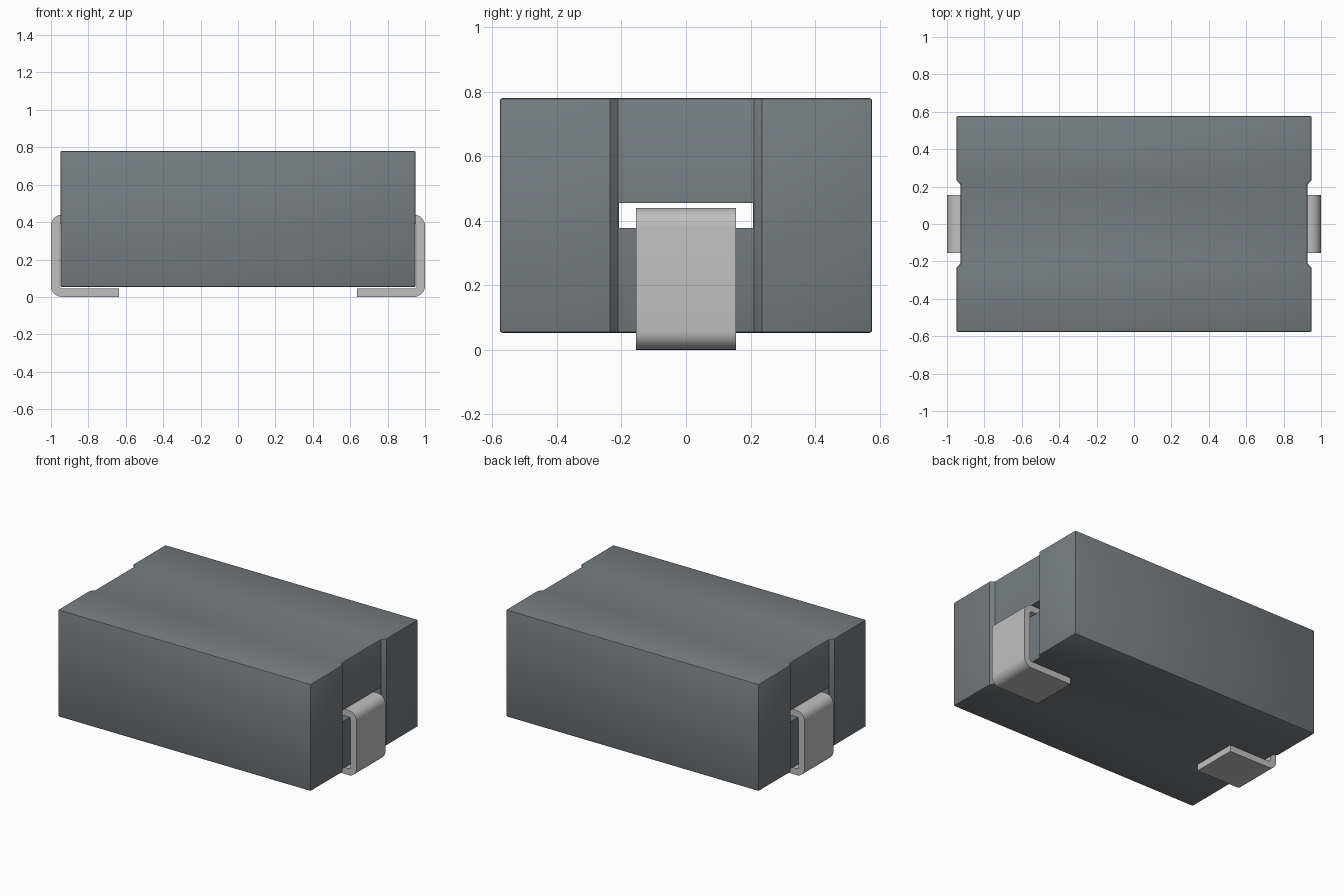
import bpy, bmesh
from math import sin, cos, pi, radians
from mathutils import Vector

if "Cube" in bpy.data.objects:
    bpy.data.objects.remove(bpy.data.objects["Cube"])


def material(name, color):
    m = bpy.data.materials.new(name)
    m.diffuse_color = color
    m.use_nodes = True
    m.node_tree.nodes["Principled BSDF"].inputs["Base Color"].default_value = color
    return m


def prism(name, outline, offset, mat):
    """Extrude a closed outline of 3D points along an offset vector."""
    bm = bmesh.new()
    face = bm.faces.new([bm.verts.new(p) for p in outline])
    moved = bmesh.ops.extrude_face_region(bm, geom=[face])["geom"]
    verts = [g for g in moved if isinstance(g, bmesh.types.BMVert)]
    bmesh.ops.translate(bm, verts=verts, vec=Vector(offset))
    bmesh.ops.recalc_face_normals(bm, faces=bm.faces)
    mesh = bpy.data.meshes.new(name)
    bm.to_mesh(mesh)
    bm.free()
    mesh.materials.append(mat)
    obj = bpy.data.objects.new(name, mesh)
    bpy.context.collection.objects.link(obj)
    return obj


def activate(obj):
    bpy.ops.object.select_all(action='DESELECT')
    obj.select_set(True)
    bpy.context.view_layer.objects.active = obj


grey = material("slate grey", (0.185, 0.205, 0.22, 1))
metal = material("light metal", (0.53, 0.53, 0.53, 1))

# Case: block with a shallow chamfered recess in each end
bottom, top = 0.053, 0.78
half = [(0.95, -0.577), (0.95, -0.235), (0.927, -0.21),
        (0.927, 0.21), (0.95, 0.235), (0.95, 0.577)]
outline = half + [(-x, -y) for x, y in half]
case = prism("case", [(x, y, bottom) for x, y in outline], (0, 0, top - bottom), grey)
bevel = case.modifiers.new("soft_edges", 'BEVEL')
bevel.width = 0.008
bevel.segments = 2
bevel.limit_method = 'ANGLE'
bevel.angle_limit = radians(60)

# Slot running through the case for the terminals
slot_w, slot_lo, slot_hi = 0.208, 0.378, 0.455
cutter = prism("slot_cutter", [(-1.2, -slot_w, slot_lo), (-1.2, slot_w, slot_lo),
                               (-1.2, slot_w, slot_hi), (-1.2, -slot_w, slot_hi)],
               (2.4, 0, 0), grey)
cutter.hide_render = True
cut = case.modifiers.new("slot", 'BOOLEAN')
cut.object = cutter
cut.operation = 'DIFFERENCE'
cut.solver = 'EXACT'
activate(case)
for name in [m.name for m in case.modifiers]:
    bpy.ops.object.modifier_apply(modifier=name)
bpy.data.objects.remove(cutter)
bpy.ops.object.shade_smooth_by_angle(angle=radians(25))


# Terminals: bent strip, out of the slot, down the end and under the case
def strip_side(radius, inset, z_top):
    """One side of the bent strip, from the slot end round to the foot."""
    pts = [(0.62, z_top - inset)]
    steps = 8
    cx = 1 - inset - radius
    for cz, start in ((z_top - inset - radius, pi / 2), (inset + radius, 0)):
        for i in range(steps + 1):
            a = start - i / steps * pi / 2
            pts.append((cx + radius * cos(a), cz + radius * sin(a)))
    return pts + [(0.635, inset)]


thickness, bend, width = 0.045, 0.06, 0.31
strip = strip_side(bend, 0, 0.44) + strip_side(bend - thickness, thickness, 0.44)[::-1]
for side, name in ((1, "left_terminal"), (-1, "right_terminal")):
    terminal = prism(name, [(side * x, -width / 2, z) for x, z in strip],
                     (0, width, 0), metal)
    activate(terminal)
    bpy.ops.object.shade_smooth_by_angle(angle=radians(30))
